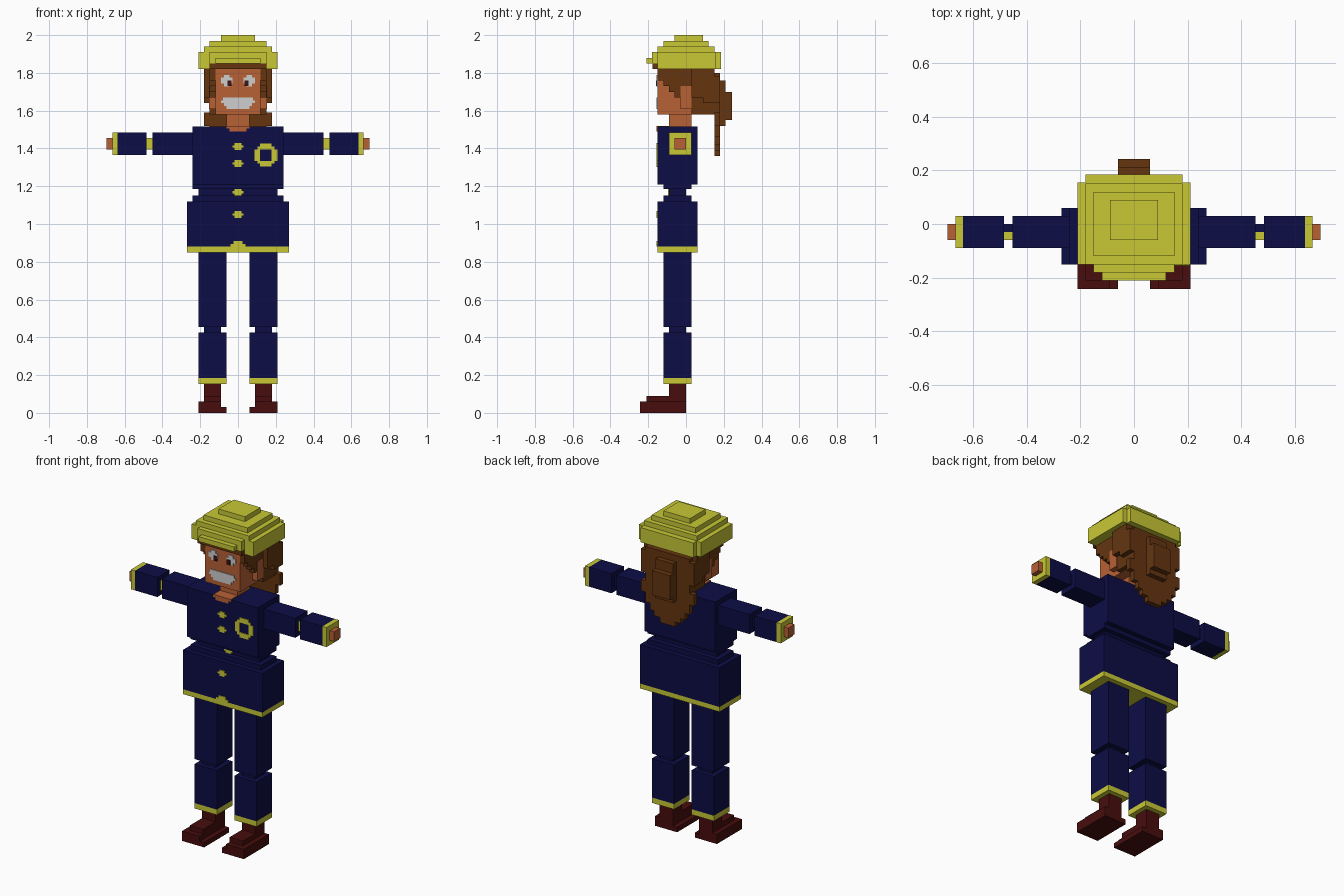
import bpy, bmesh
from mathutils import Matrix, Vector


def mat(name, rgb):
    m = bpy.data.materials.new(name)
    m.diffuse_color = (*rgb, 1)
    return m


YELLOW = mat("yellow", (0.58, 0.58, 0.037))
NAVY = mat("navy", (0.004, 0.004, 0.062))
BROWN = mat("hair_brown", (0.13, 0.036, 0.005))
SKIN = mat("skin", (0.48, 0.12, 0.036))
BOOT = mat("boot_red", (0.065, 0.004, 0.004))
WHITE = mat("white", (0.62, 0.62, 0.62))
DARK = mat("pupil_dark", (0.05, 0.006, 0.005))


def blocks(name, material, boxes, mirror=False):
    """One object from boxes given as x0, x1, y0, y1, z0, z1."""
    bm = bmesh.new()
    for b in boxes:
        for s in ((1, -1) if mirror else (1,)):
            x0, x1 = sorted((b[0] * s, b[1] * s))
            lo, hi = Vector((x0, b[2], b[4])), Vector((x1, b[3], b[5]))
            d = hi - lo
            m = Matrix.Translation((lo + hi) / 2) @ Matrix.Diagonal((d.x, d.y, d.z, 1))
            bmesh.ops.create_cube(bm, size=1, matrix=m)
    me = bpy.data.meshes.new(name)
    bm.to_mesh(me)
    bm.free()
    me.materials.append(material)
    ob = bpy.data.objects.new(name, me)
    bpy.context.collection.objects.link(ob)
    return ob


def rows(cx, top, step, half_widths, y, t=0.005):
    """Thin stepped plate on a front face, one strip per half width."""
    return [(cx - w, cx + w, y - t, y + 0.002, top - (i + 1) * step, top - i * step)
            for i, w in enumerate(half_widths)]


# Helmet: stacked layers and front peak
blocks("helmet", YELLOW, [
    (-.09, .09, -.06, .09, 1.97, 2.0),
    (-.15, .15, -.12, .12, 1.94, 1.97),
    (-.18, .18, -.15, .15, 1.91, 1.94),
    (-.21, .21, -.15, .155, 1.85, 1.91),
    (-.18, .18, -.15, .185, 1.85, 1.91),
    (-.15, .15, -.18, -.15, 1.85, 1.91),
    (-.12, .12, -.21, -.18, 1.85, 1.88)])
blocks("helmet_rim", YELLOW, [
    (.15, .21, -.15, .155, 1.82, 1.85),
    (-.18, 0, .12, .185, 1.82, 1.85)], mirror=True)

# Head, neck and ears
blocks("head", SKIN, [(-.12, .12, -.15, .13, 1.58, 1.84)])
blocks("neck", SKIN, [(-.06, .06, -.09, .03, 1.50, 1.59)])
blocks("ears", SKIN, [(.12, .153, -.03, .03, 1.61, 1.73)], mirror=True)

# Hair: fringe, stepped side locks, back sheet and bun
blocks("fringe", BROWN, [(-.15, .15, -.178, -.14, 1.82, 1.85)])
locks = [(.115, .15, y, y + .03, z, 1.84)
         for y, z in ((-.15, 1.76), (-.12, 1.73), (-.09, 1.70), (-.06, 1.67))]
blocks("side_locks", BROWN, locks + [
    (.115, .15, -.03, .03, 1.73, 1.84),
    (.10, .15, .03, .15, 1.58, 1.84),
    (.15, .18, .03, .15, 1.67, 1.82),
    (.15, .18, .09, .15, 1.64, 1.67)], mirror=True)
blocks("back_hair", BROWN, [
    (-.15, .15, .12, .18, 1.58, 1.80),
    (-.18, .18, .15, .18, 1.64, 1.78),
    (-.18, .18, .15, .18, 1.52, 1.59),
    (-.15, .15, .15, .18, 1.46, 1.52),
    (-.12, .12, .15, .18, 1.42, 1.46),
    (-.09, .09, .15, .18, 1.39, 1.42),
    (-.05, .05, .15, .18, 1.36, 1.39)])
blocks("hair_bun", BROWN, [
    (-.06, .06, .18, .21, 1.52, 1.76),
    (-.06, .06, .21, .243, 1.55, 1.70)])

# Face details
P = 0.0152
for side, s in (("left", -1), ("right", 1)):
    blocks(side + "_eye", WHITE,
           rows(s * .06, 1.79, P, (P, 2 * P, 2 * P, P), -.15))
    blocks(side + "_pupil", DARK,
           rows(s * .045, 1.76, P, (P * .75, P * .75), -.15, .008))
blocks("mouth", WHITE, rows(0, 1.67, P, (.08, .09, .075, .06), -.15))

# Jacket: chest, waist steps and skirt
blocks("jacket_chest", NAVY, [(-.24, .24, -.15, .06, 1.21, 1.515),
                              (-.24, .24, -.12, .03, 1.185, 1.21)])
blocks("jacket_waist", NAVY, [(-.21, .21, -.09, 0, 1.15, 1.185),
                              (-.24, .24, -.12, .03, 1.12, 1.15)])
blocks("jacket_skirt", NAVY, [(-.27, .27, -.15, .06, .88, 1.12)])
blocks("skirt_hem", YELLOW, [(-.27, .27, -.15, .06, .85, .88)]
       + rows(0, .91, P, (.025, .04), -.15))
blocks("collar", SKIN, rows(0, 1.52, P, (.06, .045), -.15)
       + [(-.06, .06, -.15, -.085, 1.51, 1.52)])

# Buttons and ring badge
for i, (z, y) in enumerate(((1.41, -.15), (1.32, -.15), (1.168, -.09), (1.05, -.15))):
    blocks(f"button_{i + 1}", YELLOW,
           rows(0, z + .018, .012, (.018, .03, .018), y))
cells = []
for i in range(8):
    for j in range(8):
        if 2.2 < ((i - 3.5) ** 2 + (j - 3.5) ** 2) ** .5 < 4.0:
            x, z = .148 + (i - 4) * P, 1.365 + (j - 4) * P
            cells.append((x, x + P, -.155, -.148, z, z + P))
blocks("badge_ring", YELLOW, cells)

# Arms
blocks("upper_arms", NAVY, [(.24, .452, -.09, .03, 1.365, 1.485)], mirror=True)
blocks("elbows", NAVY, [(.452, .485, -.03, 0, 1.395, 1.455)], mirror=True)
blocks("elbow_fronts", YELLOW, [(.452, .485, -.06, -.03, 1.395, 1.455)], mirror=True)
blocks("forearms", NAVY, [(.485, .637, -.09, .03, 1.365, 1.485)], mirror=True)
blocks("cuffs", YELLOW, [(.637, .665, -.09, .03, 1.365, 1.485)], mirror=True)
blocks("hands", SKIN, [(.665, .695, -.06, 0, 1.395, 1.455)], mirror=True)

# Legs
blocks("thighs", NAVY, [(.06, .21, -.12, .03, .455, .85)], mirror=True)
blocks("knees", NAVY, [(.09, .18, -.09, 0, .425, .455)], mirror=True)
blocks("shins", NAVY, [(.06, .21, -.12, .03, .185, .425)], mirror=True)
blocks("trouser_hems", YELLOW, [(.06, .21, -.12, .03, .152, .185)], mirror=True)

# Boots
blocks("boots", BOOT, [
    (.09, .18, -.09, 0, .09, .152),
    (.09, .18, -.21, 0, .06, .09),
    (.09, .21, -.243, 0, .03, .06),
    (.06, .21, -.243, 0, 0, .03)], mirror=True)
